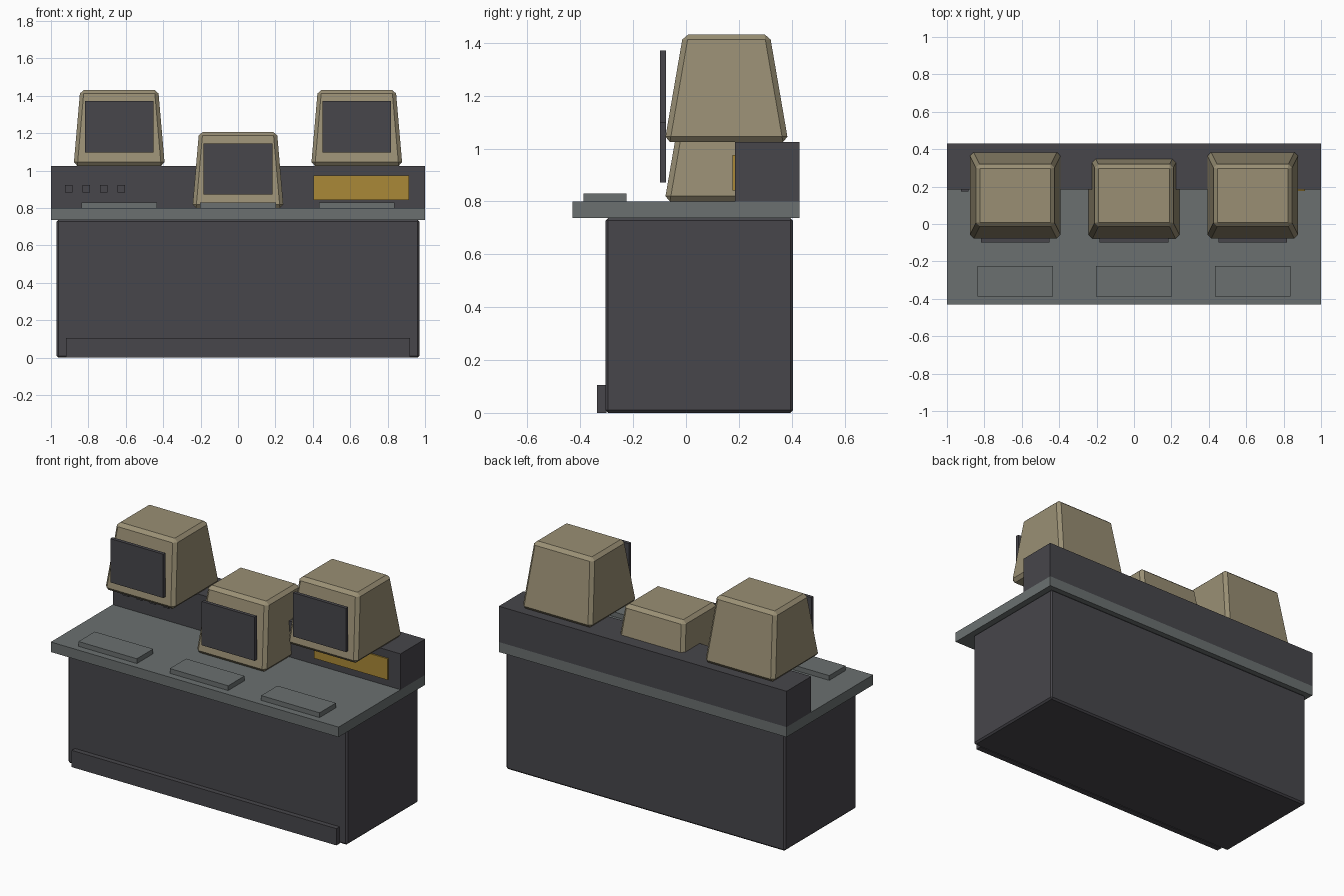
import bpy, bmesh

if "Cube" in bpy.data.objects:
    bpy.data.objects.remove(bpy.data.objects["Cube"])


def material(name, rgb):
    m = bpy.data.materials.new(name)
    m.diffuse_color = (*rgb, 1)
    m.use_nodes = True
    m.node_tree.nodes["Principled BSDF"].inputs["Base Color"].default_value = m.diffuse_color
    return m


DARK = material("charcoal", (0.063, 0.061, 0.070))
GREY = material("counter_grey", (0.145, 0.163, 0.163))
BEIGE = material("beige_plastic", (0.32, 0.275, 0.175))
YELLOW = material("amber", (0.40, 0.25, 0.038))


def box(name, mat, x, y, z, bevel=0, taper=None):
    """Box from (min, max) ranges; taper = x and y scale of the top face."""
    bm = bmesh.new()
    bmesh.ops.create_cube(bm, size=1)
    mid = [(r[0] + r[1]) / 2 for r in (x, y, z)]
    size = [r[1] - r[0] for r in (x, y, z)]
    for v in bm.verts:
        top = v.co.z > 0
        for i in range(3):
            k = taper[i] if taper and top and i < 2 else 1
            v.co[i] = mid[i] + v.co[i] * size[i] * k
    if bevel:
        bmesh.ops.bevel(bm, geom=bm.edges[:], offset=bevel, segments=1,
                        affect='EDGES')
    me = bpy.data.meshes.new(name)
    bm.to_mesh(me)
    bm.free()
    me.materials.append(mat)
    ob = bpy.data.objects.new(name, me)
    bpy.context.collection.objects.link(ob)
    return ob


# Desk
box("cabinet", DARK, (-0.97, 0.97), (-0.305, 0.405), (0, 0.737), bevel=0.01)
box("kick_plate", DARK, (-0.92, 0.92), (-0.337, -0.30), (0, 0.105))
box("counter", GREY, (-1, 1), (-0.43, 0.43), (0.737, 0.80))
box("rear_riser", DARK, (-1, 1), (0.185, 0.43), (0.80, 1.025))

# Riser details: amber panel and a row of buttons
box("amber_panel", YELLOW, (0.405, 0.915), (0.176, 0.186), (0.842, 0.975))
for i in range(4):
    cx = -0.904 + i * 0.0935
    box(f"button_{i + 1}", DARK, (cx - 0.02, cx + 0.02), (0.174, 0.186), (0.884, 0.924))

# Three terminals: outer ones sit on the riser, the middle one on the counter
for side, cx, z in (("left", -0.635, 1.025), ("middle", 0, 0.80), ("right", 0.635, 1.025)):
    box(f"{side}_monitor", BEIGE, (cx - 0.244, cx + 0.244), (-0.081, 0.387),
        (z, z + 0.407), bevel=0.02, taper=(0.855, 0.70))
    box(f"{side}_screen", DARK, (cx - 0.184, cx + 0.184), (-0.098, -0.076),
        (z + 0.071, z + 0.346))
    box(f"{side}_keyboard", GREY, (cx - 0.203, cx + 0.203), (-0.387, -0.225),
        (0.80, 0.83))
